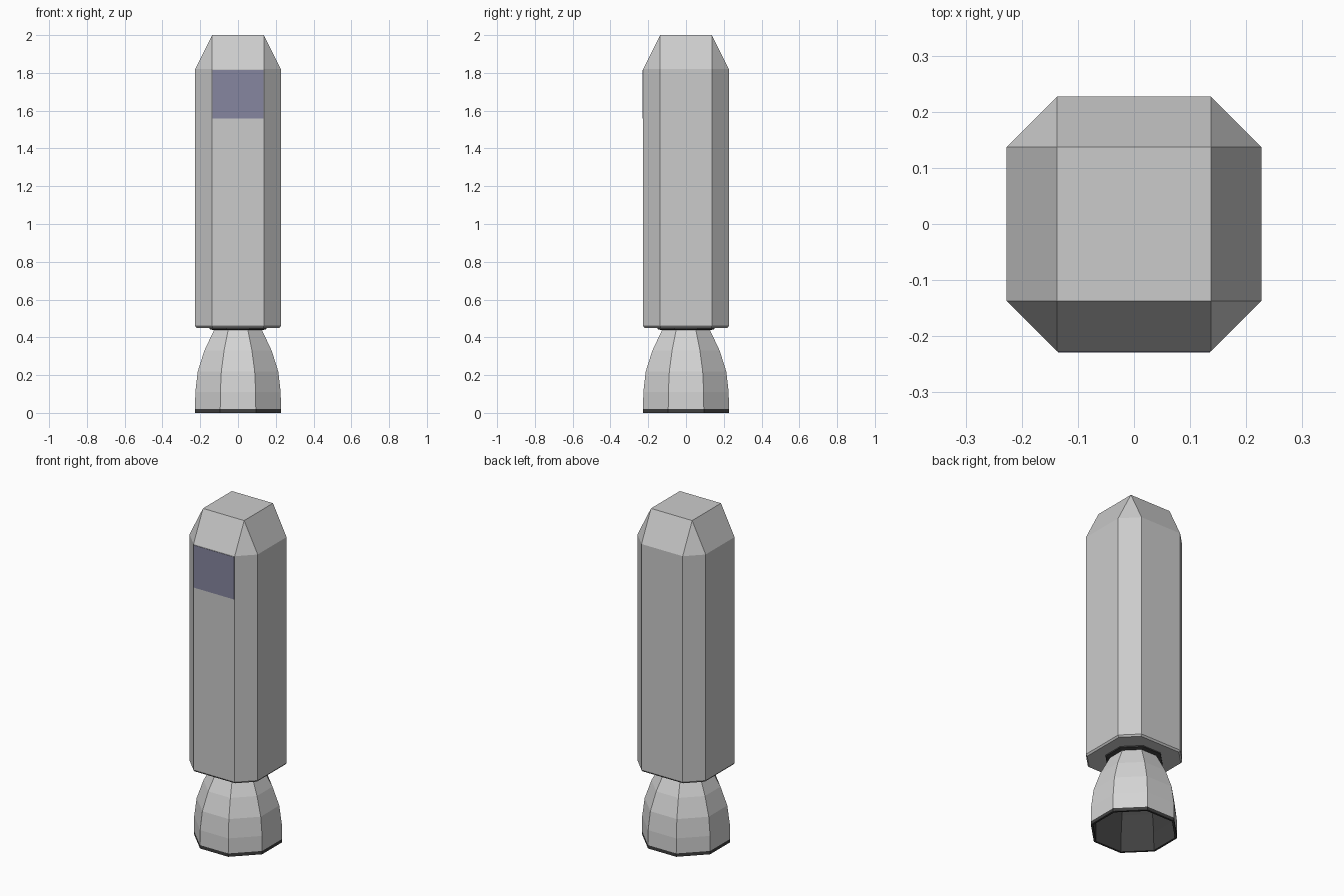
import bpy, bmesh, math

cube = bpy.data.objects.get("Cube")
if cube:
    bpy.data.objects.remove(cube, do_unlink=True)


def material(name, color):
    m = bpy.data.materials.new(name)
    m.use_nodes = True
    m.diffuse_color = (*color, 1)
    m.node_tree.nodes["Principled BSDF"].inputs["Base Color"].default_value = (*color, 1)
    return m


hull_grey = material("hull grey", (0.6, 0.6, 0.6))
nozzle_grey = material("nozzle grey", (0.66, 0.66, 0.66))
dark_grey = material("dark grey", (0.05, 0.05, 0.05))
window_blue = material("window blue grey", (0.24, 0.24, 0.35))


def octagon(half, flat, z):
    """Eight corners: flats facing the axes, with half-width flat."""
    pts = []
    for sx, sy in ((1, 1), (-1, 1), (-1, -1), (1, -1)):
        pair = [(sx * half, sy * flat, z), (sx * flat, sy * half, z)]
        pts += pair if sx * sy > 0 else pair[::-1]
    return pts


def regular(half, z):
    return octagon(half, half * math.tan(math.pi / 8), z)


def loft(name, rings, mats, caps=True, dark_from=None):
    """Skin a stack of rings; bands from dark_from on use the second colour."""
    bm = bmesh.new()
    loops = [[bm.verts.new(p) for p in ring] for ring in rings]
    for i, (a, b) in enumerate(zip(loops, loops[1:])):
        for k in range(len(a)):
            n = (k + 1) % len(a)
            face = bm.faces.new((a[k], a[n], b[n], b[k]))
            face.material_index = int(dark_from is not None and i >= dark_from)
    if caps:
        bm.faces.new(loops[0][::-1])
        bm.faces.new(loops[-1])
    bmesh.ops.remove_doubles(bm, verts=bm.verts, dist=1e-5)
    bmesh.ops.recalc_face_normals(bm, faces=bm.faces)
    mesh = bpy.data.meshes.new(name)
    bm.to_mesh(mesh)
    bm.free()
    for m in mats:
        mesh.materials.append(m)
    obj = bpy.data.objects.new(name, mesh)
    bpy.context.collection.objects.link(obj)
    return obj


# Hull: chamfered box tapering to a square top
HALF, FLAT = 0.227, 0.137
loft("hull", [
    octagon(HALF - 0.008, FLAT - 0.003, 0.45),
    octagon(HALF, FLAT, 0.46),
    octagon(HALF, FLAT, 1.82),
    octagon(FLAT, FLAT, 2.0),
], [hull_grey])

# Collar between hull and nozzle
loft("collar", [regular(0.13, 0.438), regular(0.15, 0.443), regular(0.15, 0.452)], [dark_grey])

# Nozzle: outer bell, dark rim, then dark inner bell closed at the throat
bell = [(0.126, 0.44), (0.178, 0.33), (0.213, 0.22), (0.226, 0.11), (0.227, 0.02)]
inner = [(r - 0.012, z) for r, z in reversed(bell)]
profile = bell + [(0.227, 0), (0.215, 0)] + inner
loft("nozzle", [regular(r, z) for r, z in profile], [nozzle_grey, dark_grey],
     caps=False, dark_from=len(bell) - 1)

# Window plate on the front
bpy.ops.mesh.primitive_cube_add(size=1, location=(0, -HALF, 1.687))
window = bpy.context.object
window.name = "window"
window.scale = (2 * FLAT - 0.004, 0.004, 0.255)
window.data.materials.append(window_blue)
